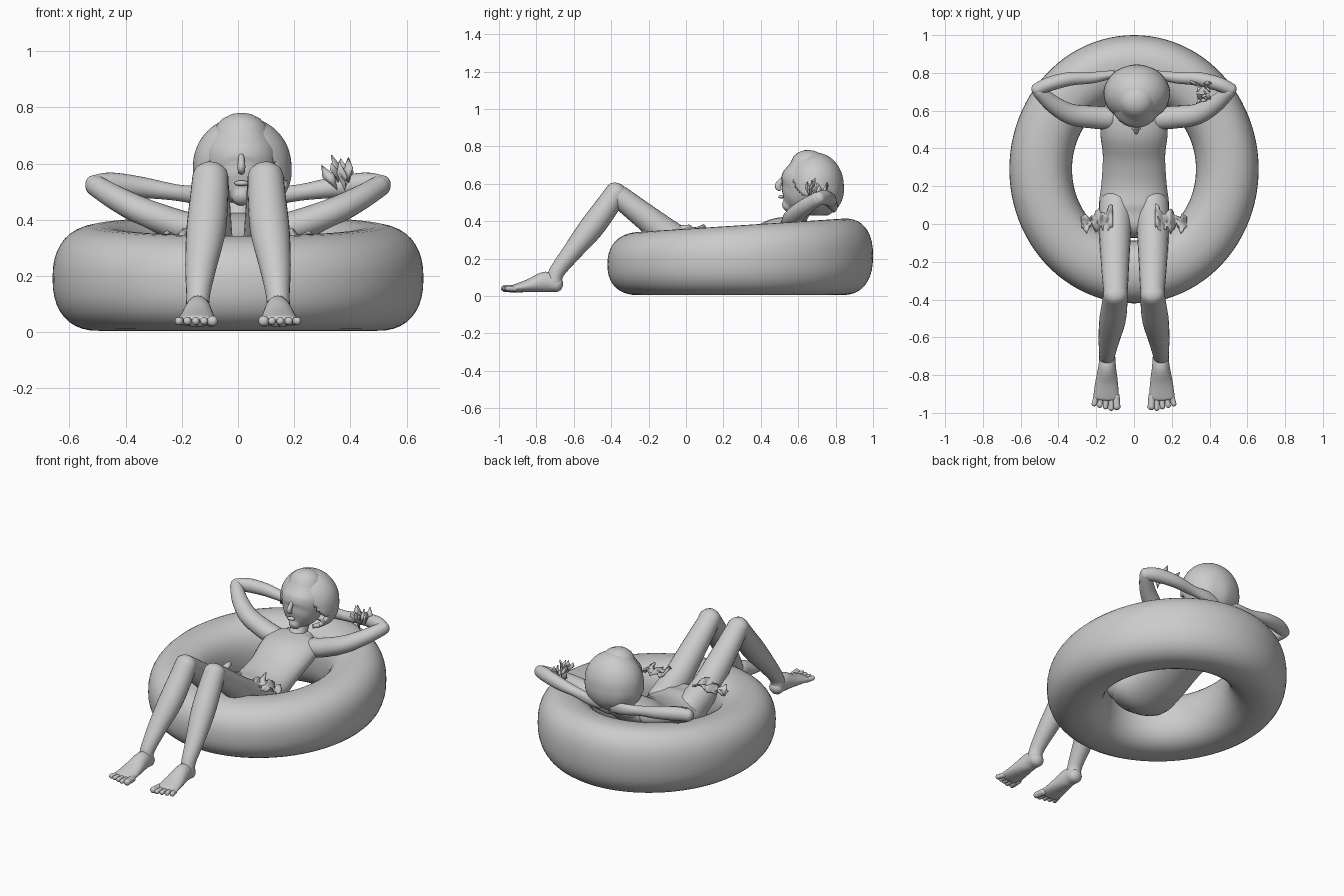
import bpy, bmesh, math, random
from mathutils import Vector

if "Cube" in bpy.data.objects:
    bpy.data.objects.remove(bpy.data.objects["Cube"])

random.seed(4)
TAU = 2 * math.pi


def finish(name, bm, angle=60):
    bmesh.ops.recalc_face_normals(bm, faces=bm.faces)
    me = bpy.data.meshes.new(name)
    bm.to_mesh(me)
    bm.free()
    ob = bpy.data.objects.new(name, me)
    bpy.context.collection.objects.link(ob)
    bpy.ops.object.select_all(action='DESELECT')
    ob.select_set(True)
    bpy.context.view_layer.objects.active = ob
    bpy.ops.object.shade_smooth_by_angle(angle=math.radians(angle))
    return ob


def catmull(p, steps):
    out = []
    for i in range(len(p) - 1):
        a, b, c, d = p[max(i - 1, 0)], p[i], p[i + 1], p[min(i + 2, len(p) - 1)]
        for k in range(steps):
            t = k / steps
            out.append([0.5 * (2 * B + (C - A) * t + (2 * A - 5 * B + 4 * C - D) * t * t
                               + (3 * B - A - 3 * C + D) * t ** 3)
                        for A, B, C, D in zip(a, b, c, d)])
    return out + [list(p[-1])]


def limb(name, pts, side=(1, 0, 0), steps=5, n=24):
    """Smooth loft through (x, y, z, half width along side, half depth) with round ends."""
    pts = catmull(pts, steps)

    def cap(p, q):
        d = (Vector(p[:3]) - Vector(q[:3])).normalized()
        r = min(p[3], p[4]) * 0.8
        return [[*(Vector(p[:3]) + d * r * math.sin(a)), p[3] * math.cos(a), p[4] * math.cos(a)]
                for a in (0.4, 0.8, 1.15, 1.45)]
    pts = cap(pts[0], pts[1])[::-1] + pts + cap(pts[-1], pts[-2])
    bm = bmesh.new()
    rings = []
    for i, p in enumerate(pts):
        t = (Vector(pts[min(i + 1, len(pts) - 1)][:3]) - Vector(pts[max(i - 1, 0)][:3])).normalized()
        u = Vector(side)
        u = (u - t * u.dot(t)).normalized()
        v = t.cross(u)
        rings.append([bm.verts.new(Vector(p[:3]) + u * p[3] * math.cos(TAU * k / n)
                                   + v * p[4] * math.sin(TAU * k / n)) for k in range(n)])
    for a, b in zip(rings, rings[1:]):
        for k in range(n):
            bm.faces.new((a[k], a[(k + 1) % n], b[(k + 1) % n], b[k]))
    bm.faces.new(rings[0])
    bm.faces.new(rings[-1])
    return finish(name, bm)


def ellipsoid(name, c, r):
    bm = bmesh.new()
    bmesh.ops.create_uvsphere(bm, u_segments=20, v_segments=12, radius=1)
    for v in bm.verts:
        v.co = Vector([c[i] + r[i] * v.co[i] for i in range(3)])
    return finish(name, bm)


# Inflatable ring: squarish section, rising towards the back
bm = bmesh.new()
N, M = 96, 40
grid = []
for i in range(N):
    a = TAU * i / N
    row = []
    for j in range(M):
        b = TAU * j / M
        cu, sv = math.cos(b), math.sin(b)
        u = math.copysign(abs(cu) ** 0.85, cu) * 0.166
        v = math.copysign(abs(sv) ** 0.85, sv)
        x, y = (0.494 + u) * math.cos(a), 0.29 + (0.544 + u) * math.sin(a)
        h = 0.373 + 0.065 * (y - 0.29)
        row.append(bm.verts.new((x, y, 0.005 + h * (0.5 + 0.5 * v))))
    grid.append(row)
for i in range(N):
    for j in range(M):
        bm.faces.new((grid[i][j], grid[(i + 1) % N][j],
                      grid[(i + 1) % N][(j + 1) % M], grid[i][(j + 1) % M]))
finish("swim_ring", bm)

# Reclining torso and neck
limb("torso", [(0, 0.0, 0.22, 0.16, 0.09), (0, 0.09, 0.2, 0.185, 0.115), (0, 0.22, 0.215, 0.172, 0.1),
               (0, 0.36, 0.265, 0.165, 0.09), (0, 0.48, 0.325, 0.178, 0.09),
               (0, 0.57, 0.365, 0.17, 0.065), (0, 0.61, 0.385, 0.1, 0.045)])
limb("neck", [(0, 0.57, 0.37, 0.06, 0.055), (0.005, 0.61, 0.44, 0.048, 0.048),
              (0.01, 0.64, 0.52, 0.05, 0.05)])

# Head, nose
limb("head", [(0.012, 0.545, 0.482, 0.035, 0.035), (0.012, 0.575, 0.51, 0.085, 0.085),
              (0.012, 0.615, 0.56, 0.118, 0.122), (0.012, 0.645, 0.63, 0.13, 0.13),
              (0.012, 0.66, 0.7, 0.1, 0.1)])
limb("nose", [(0.012, 0.515, 0.625, 0.01, 0.012), (0.012, 0.492, 0.59, 0.014, 0.018),
              (0.012, 0.5, 0.572, 0.012, 0.012)])
ellipsoid("lips", (0.012, 0.508, 0.53), (0.025, 0.014, 0.01))

# Bobbed hair: shell with an opening for the face, flaring to the nape
bm = bmesh.new()
bmesh.ops.create_uvsphere(bm, u_segments=64, v_segments=40, radius=1)
cut = []
for f in bm.faces:
    c = f.calc_center_median()
    if (c.y < -0.3 and c.z < 0.55 - 1.1 * c.x ** 2) or c.z < -0.93:
        cut.append(f)
bmesh.ops.delete(bm, geom=cut, context='FACES')
for v in bm.verts:
    x, y, z = v.co
    lock = 1 + 0.015 * math.sin(9 * math.atan2(y, x)) * max(0, -z + 0.3)
    low = 1 + 0.1 * max(0, -z)
    v.co = (0.015 + 0.175 * x * lock * low, 0.69 + 0.153 * y * lock * low, 0.592 + 0.175 * z)
hair = finish("hair", bm)
mod = hair.modifiers.new("thickness", 'SOLIDIFY')
mod.thickness = 0.025

for s in (-1, 1):
    tag = "right" if s < 0 else "left"
    # Leg: hip, knee, calf, ankle
    limb(tag + "_thigh", [(s * 0.095, 0.1, 0.215, 0.09, 0.1), (s * 0.1, -0.05, 0.295, 0.084, 0.085),
                          (s * 0.1, -0.22, 0.425, 0.074, 0.07), (s * 0.098, -0.335, 0.515, 0.066, 0.062),
                          (s * 0.098, -0.375, 0.545, 0.062, 0.058)])
    limb(tag + "_shin", [(s * 0.098, -0.37, 0.555, 0.064, 0.06), (s * 0.103, -0.425, 0.475, 0.068, 0.064),
                         (s * 0.114, -0.51, 0.36, 0.07, 0.066), (s * 0.132, -0.61, 0.235, 0.056, 0.052),
                         (s * 0.142, -0.69, 0.13, 0.042, 0.042), (s * 0.144, -0.705, 0.075, 0.042, 0.042)])
    # Foot with toes
    limb(tag + "_foot", [(s * 0.142, -0.69, 0.06, 0.042, 0.04), (s * 0.142, -0.75, 0.075, 0.046, 0.055),
                         (s * 0.145, -0.84, 0.055, 0.06, 0.035), (s * 0.148, -0.92, 0.04, 0.068, 0.021)])
    for k in range(5):
        x = 0.095 + 0.026 * k
        r = 0.019 if k == 0 else 0.014
        limb(tag + "_toe", [(s * x, -0.91, 0.038, r, r),
                            (s * (x + 0.004 * (k - 1)), -0.978 + 0.008 * abs(k - 1), 0.04, r, r)], n=12)
    # Arm folded behind the head
    up = (0, 0, 1)
    limb(tag + "_upper_arm", [(s * 0.13, 0.56, 0.36, 0.055, 0.06), (s * 0.21, 0.565, 0.38, 0.055, 0.06),
                              (s * 0.33, 0.58, 0.425, 0.05, 0.055), (s * 0.43, 0.635, 0.475, 0.044, 0.046),
                              (s * 0.505, 0.705, 0.52, 0.038, 0.036)], up)
    limb(tag + "_forearm", [(s * 0.515, 0.71, 0.522, 0.036, 0.034), (s * 0.45, 0.74, 0.527, 0.041, 0.038),
                            (s * 0.34, 0.768, 0.515, 0.037, 0.036), (s * 0.22, 0.775, 0.497, 0.029, 0.03),
                            (s * 0.12, 0.79, 0.485, 0.034, 0.022), (s * 0.04, 0.79, 0.48, 0.034, 0.015)], up)

    # Ragged frill at the hip
    bm = bmesh.new()
    rows = []
    for i in range(25):
        t = i / 24
        x = 0.11 + 0.17 * t
        z = 0.365 - 0.03 * t + 0.01 * math.sin(t * 17)
        lo = -0.03 + 0.018 * math.sin(t * 21) + random.uniform(-0.008, 0.008)
        hi = 0.09 - 0.06 * t + 0.018 * math.sin(t * 14 + 1) + random.uniform(-0.008, 0.008)
        rows.append([bm.verts.new((s * x, lo + (hi - lo) * q / 4,
                                   z + 0.012 * math.sin(q * 1.6 + t * 9))) for q in range(5)])
    for a, b in zip(rows, rows[1:]):
        for q in range(4):
            bm.faces.new((a[q], a[q + 1], b[q + 1], b[q]))
    fr = finish(tag + "_hip_frill", bm)
    fr.modifiers.new("thickness", 'SOLIDIFY').thickness = 0.008

# Crumpled flower bracelet on the left forearm
bm = bmesh.new()
for k in range(11):
    base = Vector((0.37 + random.uniform(-0.03, 0.03), 0.7 + random.uniform(-0.05, 0.04),
                   random.uniform(0.5, 0.54)))
    tip = base + Vector((random.uniform(-0.06, 0.02), random.uniform(-0.03, 0.04),
                         random.uniform(0.06, 0.11)))
    w = Vector((random.uniform(-1, 1), random.uniform(-1, 1), 0.2)).normalized() * 0.02
    mid = base.lerp(tip, 0.55)
    a, b, c, d = [bm.verts.new(p) for p in (base, mid + w, tip, mid - w)]
    e = bm.verts.new(mid + w.cross(tip - base).normalized() * 0.01)
    for p, q in ((a, b), (b, c), (c, d), (d, a)):
        bm.faces.new((p, q, e))
br = finish("flower_bracelet", bm)
br.modifiers.new("thickness", 'SOLIDIFY').thickness = 0.006
